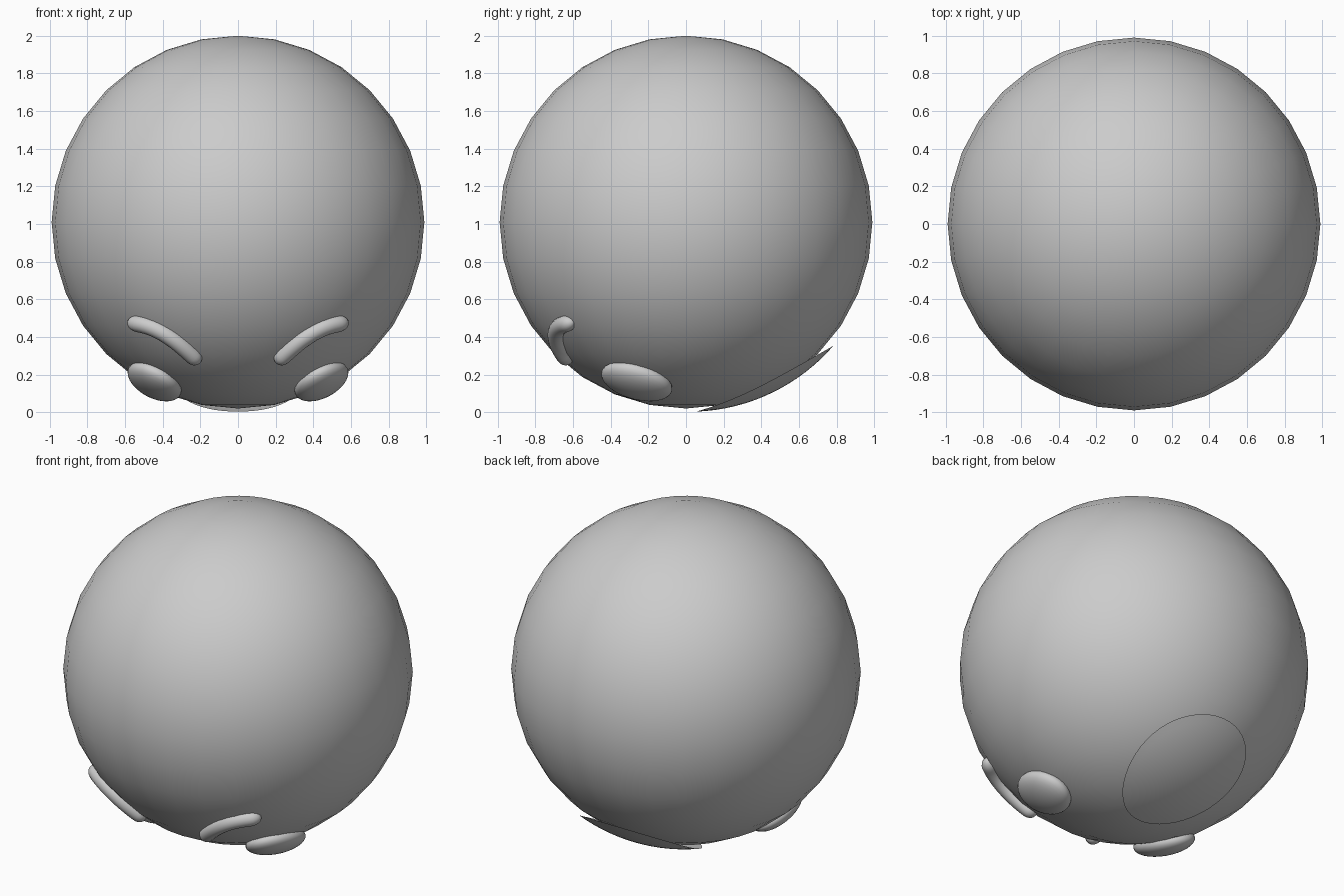
import bpy, bmesh, math
from mathutils import Vector, Matrix

cube = bpy.data.objects.get("Cube")
if cube:
    bpy.data.objects.remove(cube, do_unlink=True)

CENTER = Vector((0, 0, 1.01))
RADIUS = 0.99


def add_object(name, bm):
    mesh = bpy.data.meshes.new(name)
    bmesh.ops.recalc_face_normals(bm, faces=bm.faces)
    for face in bm.faces:
        face.smooth = True
    bm.to_mesh(mesh)
    bm.free()
    obj = bpy.data.objects.new(name, mesh)
    bpy.context.collection.objects.link(obj)
    return obj


def ball(name, matrix, segments, rings):
    bm = bmesh.new()
    bmesh.ops.create_uvsphere(bm, u_segments=segments, v_segments=rings,
                              radius=1, matrix=matrix)
    return add_object(name, bm)


def on_body(x, z):
    """Point on the front of the body at the given x and z."""
    dz = z - CENTER.z
    return Vector((x, -math.sqrt(RADIUS**2 - x * x - dz * dz), z))


# Round body
ball("body", Matrix.Translation(CENTER) @ Matrix.Scale(RADIUS, 4), 32, 16)


# Flattened feet, lying tangent to the body
def foot(name, side):
    normal = Vector((0.44 * side, -0.26, -0.84)).normalized()
    along = Vector((0, 1, 0))
    along = (along - along.dot(normal) * normal).normalized()
    across = along.cross(normal)
    turn = Matrix((across, along, normal)).transposed().to_4x4()
    size = Matrix.Diagonal((0.155, 0.195, 0.075, 1))
    place = Matrix.Translation(CENTER + normal * RADIUS)
    ball(name, place @ turn @ size, 32, 16)


# Curved brow: a round-ended tube following the body
def brow(name, side):
    controls = [Vector(p) for p in
                ((0.205, 0.265), (0.31, 0.365), (0.42, 0.47), (0.58, 0.475))]
    steps, sides, thick = 28, 16, 0.045
    bm = bmesh.new()
    loops = []

    def path(t):
        weights = ((1 - t)**3, 3 * t * (1 - t)**2, 3 * t * t * (1 - t), t**3)
        x, z = sum((w * p for w, p in zip(weights, controls)), Vector((0, 0)))
        return on_body(x * side, z)

    length = (path(1) - path(0)).length
    for i in range(steps + 1):
        t = (1 - math.cos(math.pi * i / steps)) / 2
        point = path(t)
        tangent = (path(t + 0.01) - path(t - 0.01)).normalized()
        out = (point - CENTER).normalized()
        cross = tangent.cross(out).normalized()
        inset = max(0, 1 - min(t, 1 - t) * length / thick)
        r = max(thick * math.sqrt(1 - inset**2), 0.001)
        loops.append([bm.verts.new(point + r * (math.cos(a) * out + math.sin(a) * cross))
                      for a in (math.tau * k / sides for k in range(sides))])
    for a, b in zip(loops, loops[1:]):
        for k in range(sides):
            n = (k + 1) % sides
            bm.faces.new((a[k], a[n], b[n], b[k]))
    bm.faces.new(loops[0])
    bm.faces.new(loops[-1])
    add_object(name, bm)


for label, side in (("left", 1), ("right", -1)):
    foot(label + "_foot", side)
    brow(label + "_brow", side)


# Thin oval patch wrapped under the back, lifting slightly at its upper end
def back_patch():
    bm = bmesh.new()
    bmesh.ops.create_circle(bm, cap_ends=True, segments=48, radius=1)
    rim = list(bm.verts)
    bmesh.ops.delete(bm, geom=list(bm.faces), context='FACES_ONLY')
    loops = [rim]
    for k in range(7, 0, -1):
        loops.append([bm.verts.new(v.co * k / 8) for v in rim])
    middle = bm.verts.new((0, 0, 0))
    for i, v in enumerate(rim):
        n = (i + 1) % len(rim)
        for a, b in zip(loops, loops[1:]):
            bm.faces.new((a[i], a[n], b[n], b[i]))
        bm.faces.new((loops[-1][i], loops[-1][n], middle))
    for v in bm.verts:
        s, t = v.co.x, v.co.y
        pitch = math.radians(26.5 + 23.5 * t)
        yaw = 0.345 * s * (1 + 0.1 * t)
        reach = 1.015 + 0.007 * t
        v.co = CENTER + reach * Vector((math.sin(yaw),
                                        math.cos(yaw) * math.sin(pitch),
                                        -math.cos(yaw) * math.cos(pitch)))
    obj = add_object("back_patch", bm)
    if obj.data.polygons[0].normal.z > 0:
        obj.data.flip_normals()


back_patch()
